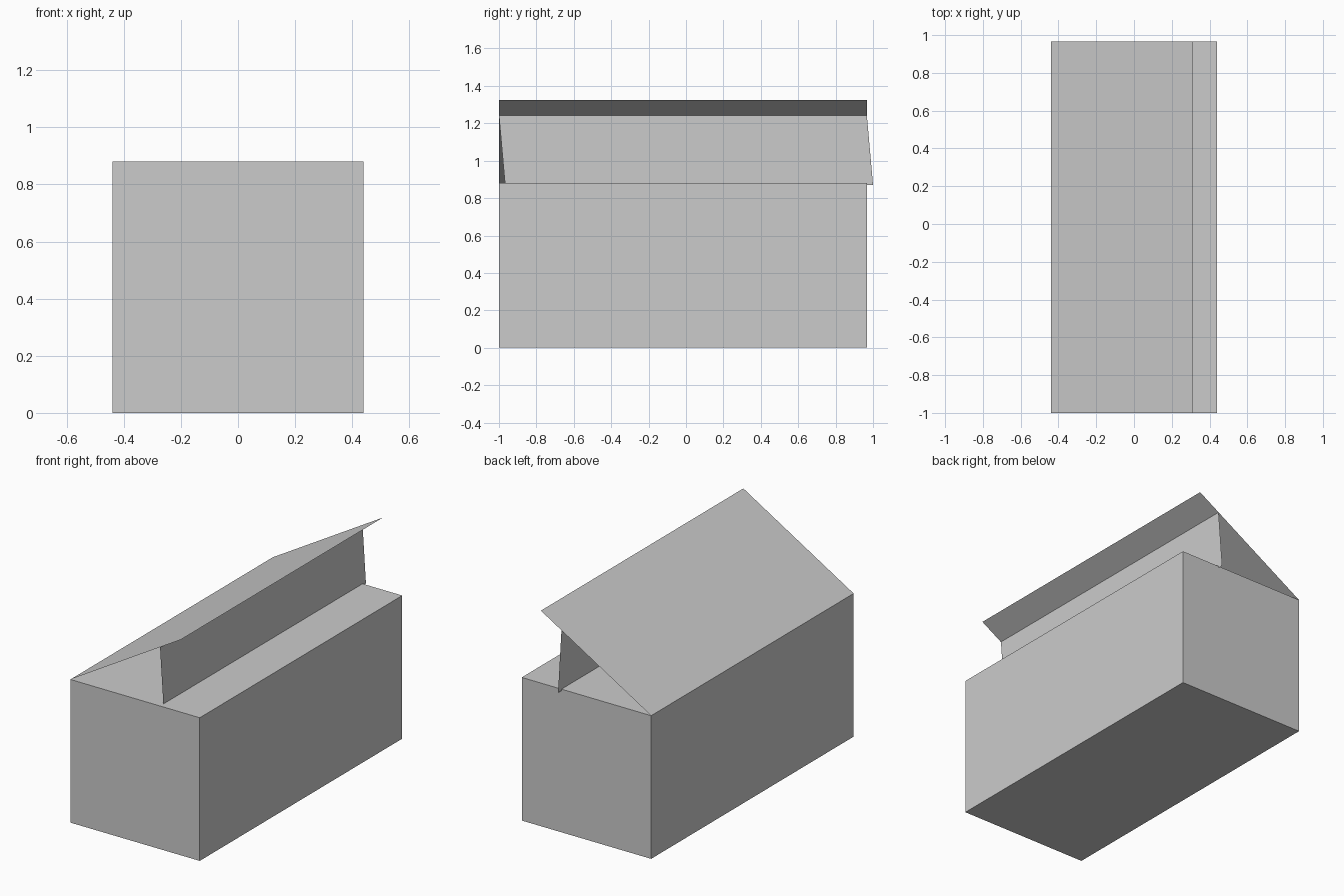
import bpy

if "Cube" in bpy.data.objects:
    bpy.data.objects.remove(bpy.data.objects["Cube"])

# One flat grey for everything
grey = bpy.data.materials.new("light_grey")
grey.diffuse_color = (0.6, 0.6, 0.6, 1)
grey.use_nodes = True
grey.node_tree.nodes["Principled BSDF"].inputs["Base Color"].default_value = grey.diffuse_color

HALF_W, FRONT, BACK, TOP = 0.44, -1.0, 0.967, 0.88
LID_X, LID_Z = 0.31, 1.325     # free edge of the raised lid
PROP_X = 0.17                  # position of the upright panel


def add_part(name, verts, faces):
    mesh = bpy.data.meshes.new(name)
    mesh.from_pydata(verts, [], faces)
    mesh.materials.append(grey)
    obj = bpy.data.objects.new(name, mesh)
    bpy.context.collection.objects.link(obj)
    return obj


# Closed box body
corners = [(-HALF_W, FRONT), (HALF_W, FRONT), (HALF_W, BACK), (-HALF_W, BACK)]
add_part("box_body",
         [(x, y, z) for z in (0, TOP) for x, y in corners],
         [(3, 2, 1, 0), (4, 5, 6, 7)] +
         [(i, (i + 1) % 4, (i + 1) % 4 + 4, i + 4) for i in range(4)])

# Thin lid hinged along the left top edge
add_part("lid",
         [(-HALF_W, FRONT, TOP), (LID_X, FRONT, LID_Z),
          (LID_X, BACK, LID_Z), (-HALF_W, BACK, TOP)],
         [(0, 1, 2, 3)])

# Thin upright panel holding the lid, slightly slanted towards the back
prop_top = TOP + (LID_Z - TOP) * (PROP_X + HALF_W) / (LID_X + HALF_W)
slant = 0.033
add_part("lid_support",
         [(PROP_X, FRONT + slant, 0.87), (PROP_X, BACK + slant, 0.87),
          (PROP_X, BACK, prop_top), (PROP_X, FRONT, prop_top)],
         [(0, 1, 2, 3)])
